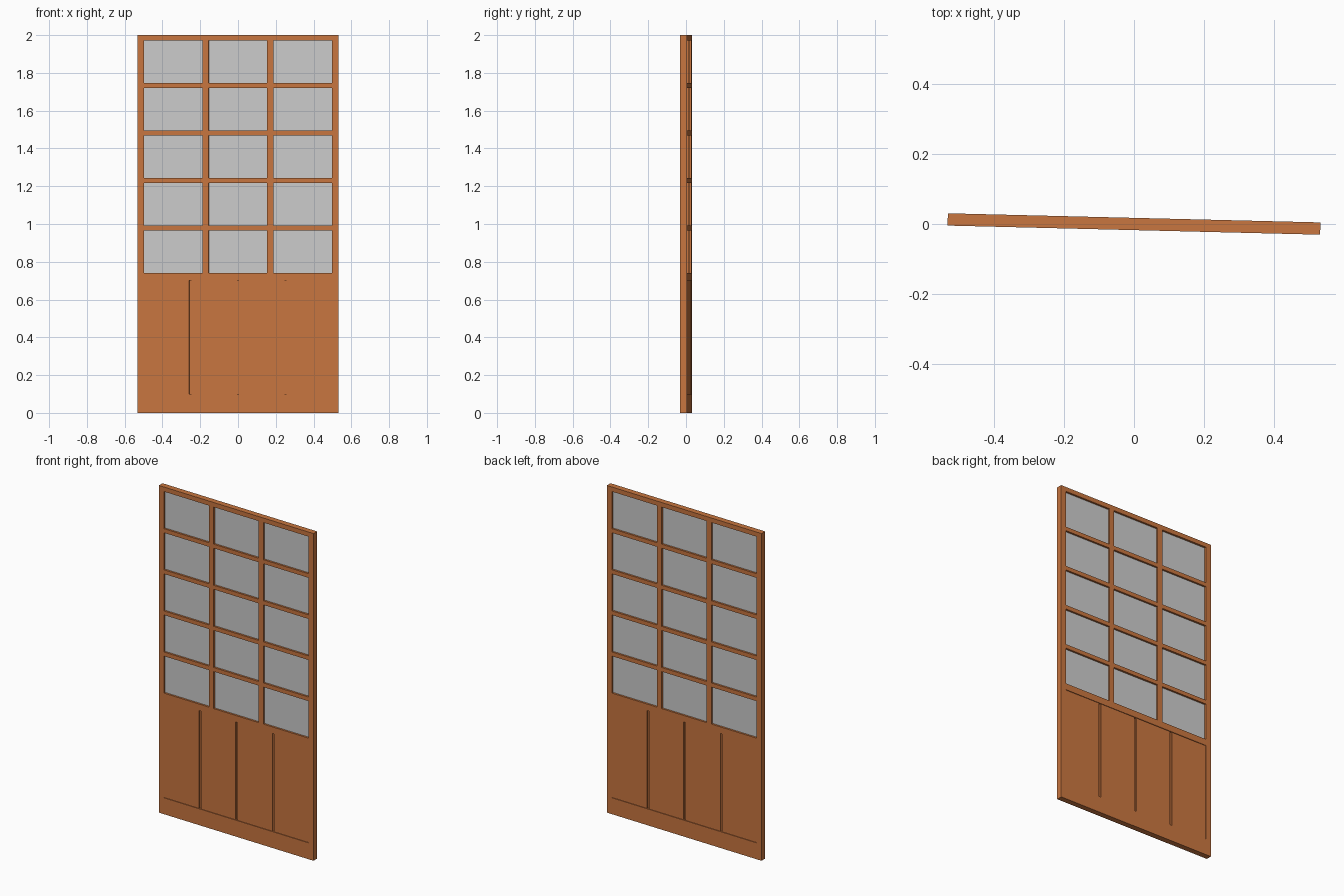
import bpy, math
from mathutils import Matrix

if "Cube" in bpy.data.objects:
    bpy.data.objects.remove(bpy.data.objects["Cube"])

W, T, H = 1.064, 0.035, 2.0
ROT = Matrix.Rotation(math.radians(-1.4), 4, 'Z')

def mat(name, c):
    m = bpy.data.materials.new(name)
    m.diffuse_color = (*c, 1)
    m.use_nodes = True
    m.node_tree.nodes["Principled BSDF"].inputs["Base Color"].default_value = m.diffuse_color
    return m

wood = mat("wood", (0.58, 0.18, 0.05))

def box(name, x0, x1, z0, z1, t, m=wood):
    bpy.ops.mesh.primitive_cube_add(size=1)
    o = bpy.context.object
    o.name = name
    o.data.transform(ROT @ Matrix.Translation(((x0 + x1) / 2, 0, (z0 + z1) / 2))
                     @ Matrix.Diagonal((x1 - x0, t, z1 - z0, 1)))
    if m:
        o.data.materials.append(m)
    return o

# Outer frame
X = 0.498
for s, n in ((-1, "left_stile"), (1, "right_stile")):
    box(n, min(s * X, s * W / 2), max(s * X, s * W / 2), 0, H, T)
box("bottom_rail", -X, X, 0, 0.1, T)
box("middle_rail", -X, X, 0.7, 0.74, T)
box("top_rail", -X, X, 1.972, H, T)

# Glazing bars
for x in (-0.171, 0.171):
    box("vertical_bar", x - 0.0165, x + 0.0165, 0.74, 1.972, T)
pitch = 0.2513
spans = ((-X, -0.1875), (-0.1545, 0.1545), (0.1875, X))
for i in range(1, 5):
    z = 0.7275 + i * pitch
    for a, b in spans:
        box("horizontal_bar", a, b, z - 0.0125, z + 0.0125, T)

# Glass panes set in the middle of the frame
for i in range(5):
    z = 0.74 + i * pitch
    for a, b in spans:
        box("glass_pane", a, b, z, z + pitch - 0.025, 0.012, None)

# Lower boarded panel: thin core with four planks separated by grooves
box("panel_core", -X, X, 0.1, 0.7, 0.012)
g, n = 0.012, 4
w = (2 * X - (n - 1) * g) / n
for i in range(n):
    a = -X + i * (w + g)
    box("panel_plank", a, a + w, 0.1, 0.7, 0.027)
